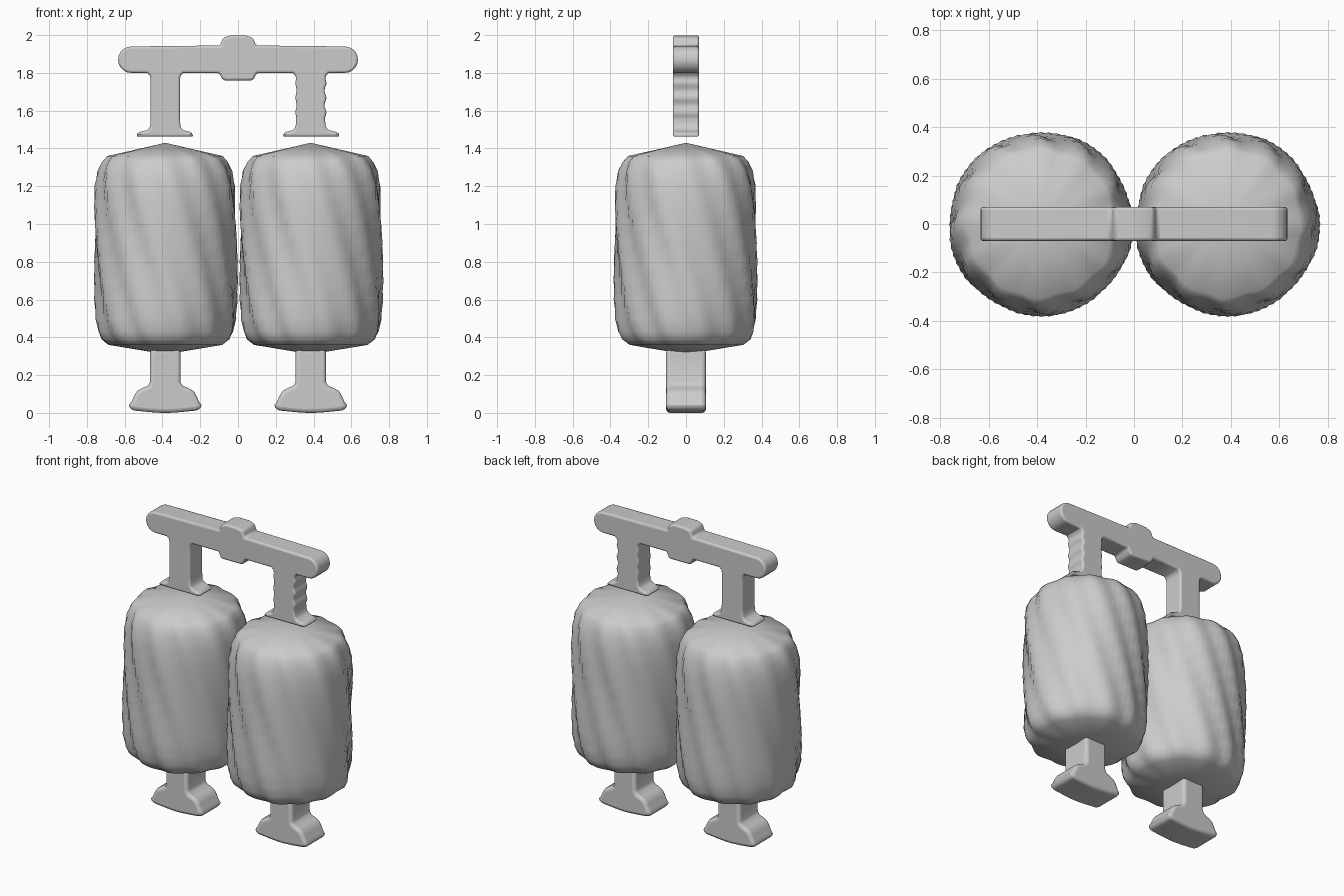
import bpy, bmesh, math

cube = bpy.data.objects.get("Cube")
if cube:
    bpy.data.objects.remove(cube, do_unlink=True)

grey = bpy.data.materials.new("plain grey")
grey.use_nodes = True
COLOUR = (0.6, 0.6, 0.6, 1)
grey.diffuse_color = COLOUR
grey.node_tree.nodes["Principled BSDF"].inputs["Base Color"].default_value = COLOUR

LOBE_X = 0.385


def finish(name, bm, angle, bevel=0):
    bmesh.ops.recalc_face_normals(bm, faces=bm.faces)
    mesh = bpy.data.meshes.new(name)
    bm.to_mesh(mesh)
    bm.free()
    obj = bpy.data.objects.new(name, mesh)
    bpy.context.collection.objects.link(obj)
    mesh.materials.append(grey)
    if bevel:
        mod = obj.modifiers.new("rounded edges", "BEVEL")
        mod.width = bevel
        mod.segments = 3
        mod.limit_method = "ANGLE"
        mod.angle_limit = math.radians(50)
    bpy.ops.object.select_all(action="DESELECT")
    obj.select_set(True)
    bpy.context.view_layer.objects.active = obj
    bpy.ops.object.shade_smooth_by_angle(angle=math.radians(angle))
    return obj


def slab(name, outline, half_depth, bevel):
    """Extrude an x-z outline symmetrically along y."""
    bm = bmesh.new()
    face = bm.faces.new([bm.verts.new((x, -half_depth, z)) for x, z in outline])
    moved = bmesh.ops.extrude_face_region(bm, geom=[face])["geom"]
    verts = [v for v in moved if isinstance(v, bmesh.types.BMVert)]
    bmesh.ops.translate(bm, verts=verts, vec=(0, 2 * half_depth, 0))
    return finish(name, bm, 45, bevel)


def mirrored(half):
    return half + [(-x, z) for x, z in reversed(half)]


def twisted_lobe(name, cx):
    """Lathe with spiral folds that fade toward the two shallow cone ends."""
    profile = [(0.335, 0.15), (0.36, 0.30), (0.39, 0.338), (0.43, 0.355),
               (0.5, 0.367), (0.6, 0.37), (0.7, 0.37), (0.8, 0.37),
               (0.9, 0.37), (1.0, 0.37), (1.1, 0.368), (1.2, 0.362),
               (1.28, 0.347), (1.33, 0.325), (1.36, 0.30), (1.395, 0.15)]
    sides, folds = 72, 12
    bm = bmesh.new()
    rings = []
    for z, r in profile:
        ring = []
        for i in range(sides):
            a = math.tau * i / sides
            phase = folds * (a + 0.9 * z)
            fold = math.sin(phase + 0.4 * math.sin(phase)) + 0.35 * math.sin(5 * (a + 0.6 * z))
            rr = r * (1 + 0.032 * fold * min(1, r / 0.36) ** 2)
            ring.append(bm.verts.new((cx + rr * math.cos(a), rr * math.sin(a), z)))
        rings.append(ring)
    for low, high in zip(rings, rings[1:]):
        for i in range(sides):
            j = (i + 1) % sides
            bm.faces.new((low[i], low[j], high[j], high[i]))
    for ring, z in ((rings[0], 0.31), (rings[-1], 1.43)):
        tip = bm.verts.new((cx, 0, z))
        for i in range(sides):
            bm.faces.new((ring[i], ring[(i + 1) % sides], tip))
    finish(name, bm, 60)


# Top handle: centre knob, round-ended bar and two flanged posts
bar_end = [(0.565 + 0.07 * math.cos(t), 1.87 + 0.07 * math.sin(t))
           for t in (math.pi / 2 - math.pi * k / 10 for k in range(11))]
top_edge = [(0.04, 1.998), (0.08, 1.985), (0.095, 1.945)] + bar_end
flange = [(0.465, 1.515), (0.48, 1.497), (0.53, 1.485), (0.54, 1.462),
          (0.235, 1.462), (0.245, 1.485), (0.29, 1.497), (0.305, 1.515)]
knob_base = [(0.1, 1.80), (0.085, 1.77), (0.07, 1.76)]


def post_half(wave):
    """Half outline; wave ripples the sides of the post."""
    heights = [1.77 - 0.01 * k for k in range(22)]
    ripple = [wave * math.sin((z - 1.57) * 80) for z in heights]
    outer = [(0.463 + d, z) for z, d in zip(heights, ripple)]
    inner = [(0.307 - d * 0.5, z) for z, d in zip(heights, ripple)]
    return (top_edge + [(0.48, 1.80), (0.467, 1.787)] + outer + flange
            + inner[::-1] + [(0.303, 1.787), (0.29, 1.80)] + knob_base)


left = post_half(0.005)
right = [(-x, z) for x, z in reversed(post_half(0))]
slab("top_handle", left + right, 0.07, 0.02)

# Feet: short stem flaring to a broad rounded base
foot = [(0.08, 0.34), (0.08, 0.165), (0.09, 0.145), (0.125, 0.13), (0.15, 0.115),
        (0.165, 0.09), (0.178, 0.06), (0.192, 0.042), (0.19, 0.02), (0.16, 0.012),
        (0.08, 0.004), (0.02, 0)]
for side, sign in (("left", 1), ("right", -1)):
    cx = sign * LOBE_X
    slab(side + "_foot", [(x + cx, z) for x, z in mirrored(foot)], 0.105, 0.025)
    twisted_lobe(side + "_lobe", cx)
